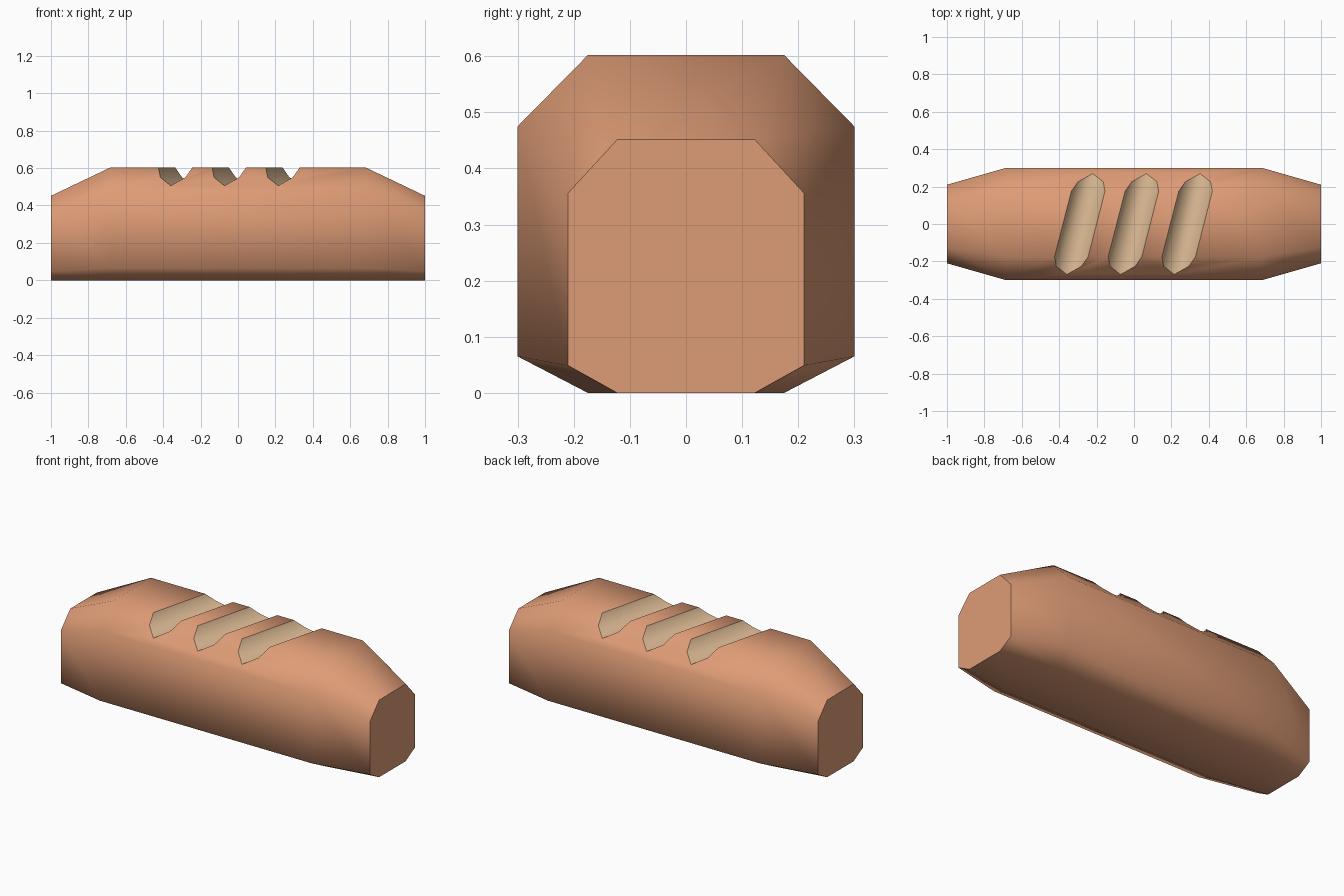
import bpy
import bmesh

cube = bpy.data.objects.get("Cube")
if cube:
    bpy.data.objects.remove(cube, do_unlink=True)


def make_material(name, colour):
    mat = bpy.data.materials.new(name)
    mat.use_nodes = True
    mat.diffuse_color = colour
    mat.node_tree.nodes["Principled BSDF"].inputs["Base Color"].default_value = colour
    return mat


crust = make_material("golden crust", (0.73, 0.33, 0.18, 1))
crumb = make_material("pale crumb", (0.73, 0.50, 0.30, 1))


def make_object(name, bm):
    bmesh.ops.recalc_face_normals(bm, faces=bm.faces)
    mesh = bpy.data.meshes.new(name)
    bm.to_mesh(mesh)
    bm.free()
    for mat in (crust, crumb):
        mesh.materials.append(mat)
    obj = bpy.data.objects.new(name, mesh)
    bpy.context.collection.objects.link(obj)
    return obj


def loft(bm, rings, material_index=0):
    """Skin a row of matching closed rings and cap both ends."""
    rows = [[bm.verts.new(p) for p in ring] for ring in rings]
    faces = [bm.faces.new(rows[0]), bm.faces.new(rows[-1])]
    for a, b in zip(rows, rows[1:]):
        for i in range(len(a)):
            j = (i + 1) % len(a)
            faces.append(bm.faces.new((a[i], a[j], b[j], b[i])))
    for f in faces:
        f.material_index = material_index


# Loaf body: eight-sided section that tapers toward both ends
half = [(0.175, 0), (0.3, 0.065), (0.3, 0.475), (0.175, 0.602)]
section = half + [(-y, z) for y, z in reversed(half)]
stations = [(-1, 0.7, 0.75), (-0.685, 1, 1), (0.685, 1, 1), (1, 0.7, 0.75)]
bm = bmesh.new()
loft(bm, [[(x, y * sy, z * sz) for y, z in section] for x, sy, sz in stations])
loaf = make_object("bread_loaf", bm)

# Slanted score cuts across the top
groove = [(0, 0.506), (0.067, 0.55), (0.09, 0.602), (0.09, 0.7)]
groove += [(-x, z) for x, z in reversed(groove[1:])]
slant, reach = 0.257, 0.5
bm = bmesh.new()
for centre in (-0.29, -0.003, 0.284):
    loft(bm, [[(centre + x + slant * y, y, z) for x, z in groove]
              for y in (-reach, reach)], 1)
cutter = make_object("score_cutter", bm)
cutter.hide_render = True

cut = loaf.modifiers.new("score cuts", "BOOLEAN")
cut.operation = "DIFFERENCE"
cut.solver = "EXACT"
cut.object = cutter
graph = bpy.context.evaluated_depsgraph_get()
loaf_mesh = bpy.data.meshes.new_from_object(loaf.evaluated_get(graph))
loaf.modifiers.clear()
loaf.data = loaf_mesh
bpy.data.objects.remove(cutter, do_unlink=True)

# Soft shading, kept crisp around the flat ends and the cuts
bm = bmesh.new()
bm.from_mesh(loaf_mesh)
bm.normal_update()
for f in bm.faces:
    f.smooth = True
for e in bm.edges:
    kinds = {(f.material_index, abs(f.normal.x) > 0.99) for f in e.link_faces}
    e.smooth = len(kinds) == 1
bm.to_mesh(loaf_mesh)
bm.free()
